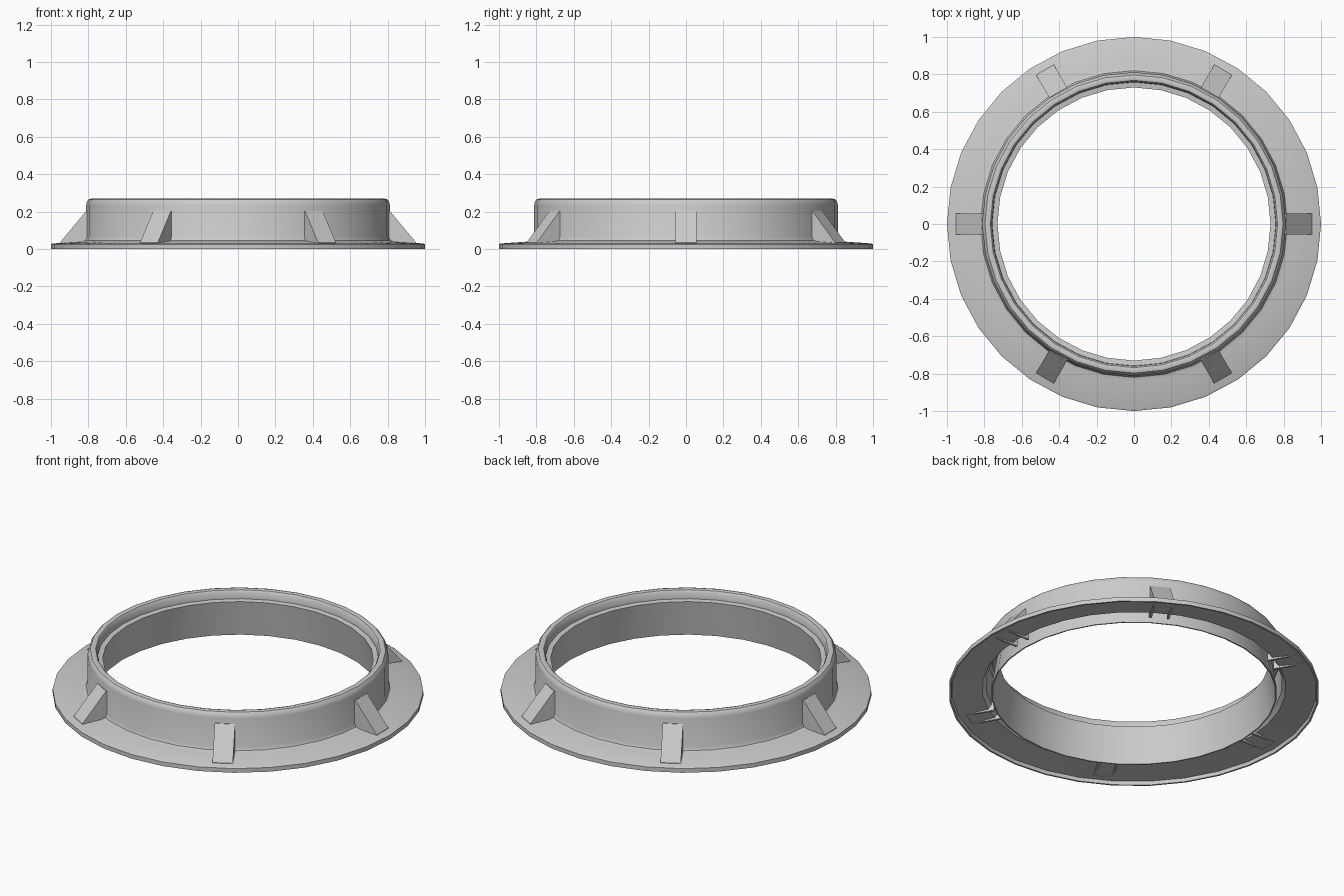
import bpy, bmesh, math

if "Cube" in bpy.data.objects:
    bpy.data.objects.remove(bpy.data.objects["Cube"])

SEGMENTS = 32


def add_object(name, verts, faces):
    mesh = bpy.data.meshes.new(name)
    mesh.from_pydata(verts, [], faces)
    bm = bmesh.new()
    bm.from_mesh(mesh)
    bmesh.ops.recalc_face_normals(bm, faces=bm.faces)
    bm.to_mesh(mesh)
    bm.free()
    obj = bpy.data.objects.new(name, mesh)
    bpy.context.collection.objects.link(obj)
    return obj


def smooth(obj, angle):
    bpy.ops.object.select_all(action='DESELECT')
    obj.select_set(True)
    bpy.context.view_layer.objects.active = obj
    bpy.ops.object.shade_smooth_by_angle(angle=math.radians(angle))


def lathe(name, profile):
    n = len(profile)
    verts = []
    for s in range(SEGMENTS):
        a = 2 * math.pi * s / SEGMENTS
        verts += [(r * math.cos(a), r * math.sin(a), z) for r, z in profile]
    faces = []
    for s in range(SEGMENTS):
        a, b = s * n, (s + 1) % SEGMENTS * n
        for i in range(n):
            j = (i + 1) % n
            faces.append((a + i, b + i, b + j, a + j))
    return add_object(name, verts, faces)


# Flanged collar: closed (radius, height) section, hollow from below
ring = lathe("flanged_collar", [
    # flange edge and top
    (1.0, 0.0), (1.0, 0.025), (0.99, 0.03), (0.845, 0.04), (0.82, 0.047),
    # outer wall and rounded rim
    (0.812, 0.065), (0.812, 0.235), (0.807, 0.254), (0.797, 0.266),
    (0.782, 0.27), (0.768, 0.266), (0.76, 0.255),
    # ledge and tapered inner wall
    (0.758, 0.217), (0.73, 0.213), (0.765, 0.0),
    # hollow underside
    (0.772, 0.0), (0.739, 0.204), (0.768, 0.208), (0.77, 0.25),
    (0.80, 0.245), (0.80, 0.06), (0.82, 0.034), (0.985, 0.02), (0.99, 0.0),
])
smooth(ring, 35)

# Six hollow gussets: sloped cover with two side plates, open below and behind
W = 0.055
side = [(0.785, 0.022), (0.952, 0.022), (0.952, 0.035), (0.812, 0.203), (0.785, 0.203)]
for k in range(6):
    verts = [(r, y, z) for y in (-W, W) for r, z in side]
    faces = [(0, 1, 2, 3, 4), (9, 8, 7, 6, 5),
             (1, 6, 7, 2), (2, 7, 8, 3), (3, 8, 9, 4)]
    gusset = add_object(f"gusset_{k + 1}", verts, faces)
    gusset.rotation_euler.z = k * math.pi / 3
    shell = gusset.modifiers.new("shell", 'SOLIDIFY')
    shell.thickness = 0.014
    shell.offset = -1
